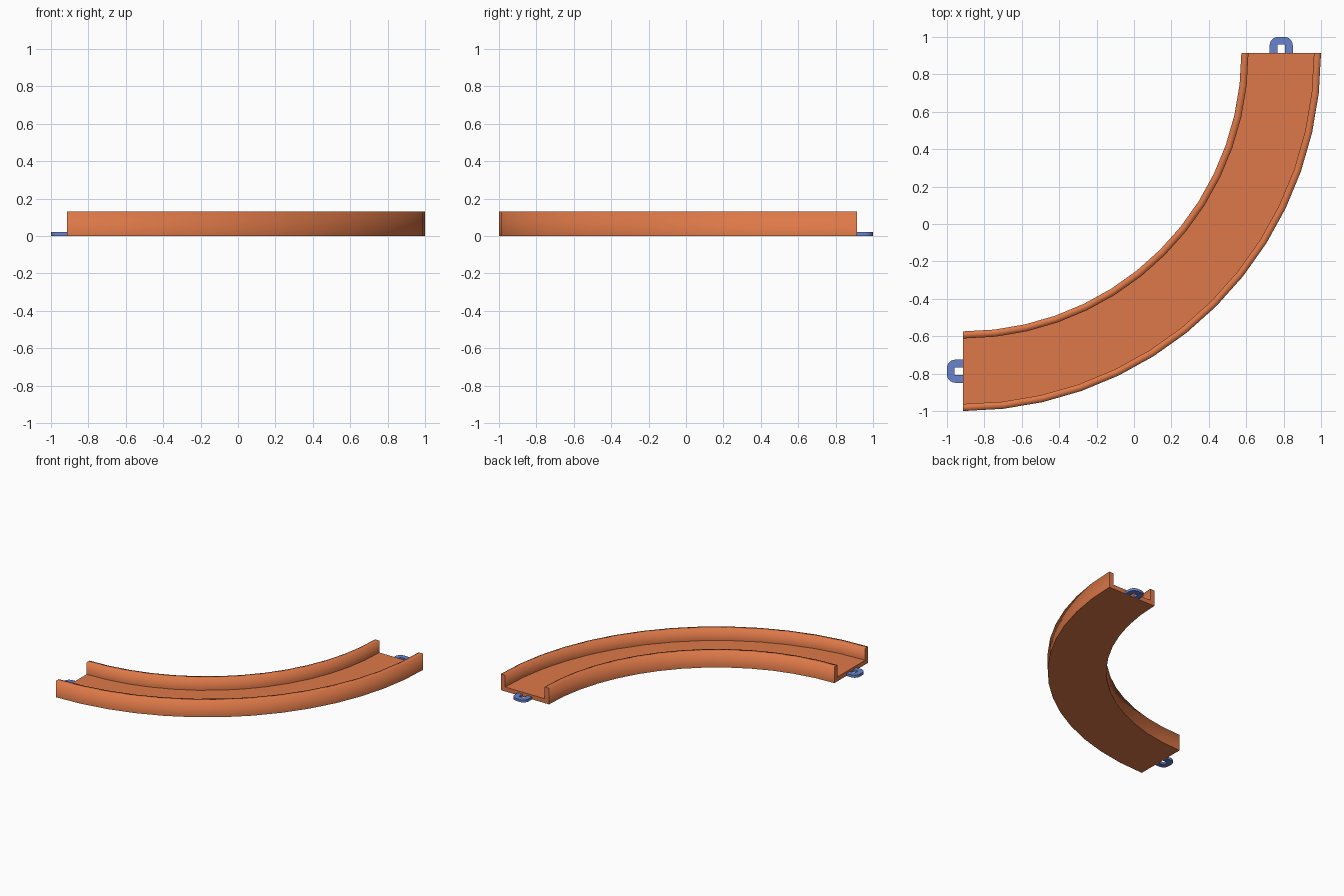
import bpy, bmesh
from math import sin, cos, pi, radians
from mathutils import Vector, Matrix

cube = bpy.data.objects.get("Cube")
if cube:
    bpy.data.objects.remove(cube, do_unlink=True)


def material(name, color):
    mat = bpy.data.materials.new(name)
    mat.use_nodes = True
    mat.diffuse_color = color
    mat.node_tree.nodes["Principled BSDF"].inputs["Base Color"].default_value = color
    return mat


def finish(bm, name, mat):
    bmesh.ops.recalc_face_normals(bm, faces=bm.faces)
    mesh = bpy.data.meshes.new(name)
    bm.to_mesh(mesh)
    bm.free()
    mesh.materials.append(mat)
    obj = bpy.data.objects.new(name, mesh)
    bpy.context.collection.objects.link(obj)
    return obj


orange = material("orange plastic", (0.73, 0.19, 0.065, 1))
blue = material("blue plastic", (0.14, 0.23, 0.61, 1))

END = 0.913                   # distance of both track ends from the middle
R_IN, R_OUT = 1.487, 1.913    # side radii of the bend
RIM, FLOOR, HEIGHT = 0.038, 0.035, 0.13
SEGMENTS = 14

# Curved track: a channel profile swept through a quarter turn
profile = [(R_IN, 0), (R_IN, HEIGHT), (R_IN + RIM, HEIGHT), (R_IN + RIM, FLOOR),
           (R_OUT - RIM, FLOOR), (R_OUT - RIM, HEIGHT), (R_OUT, HEIGHT), (R_OUT, 0)]
creases = {0, 3, 4, 7}        # bottom and floor corners stay sharp, rims are soft
count = len(profile)
bm = bmesh.new()
rings = []
for i in range(SEGMENTS + 1):
    a = -pi / 2 * i / SEGMENTS
    rings.append([bm.verts.new((-END + r * cos(a), END + r * sin(a), z)) for r, z in profile])
for a, b in zip(rings, rings[1:]):
    for j in range(count):
        k = (j + 1) % count
        bm.faces.new((a[j], a[k], b[k], b[j])).smooth = True
    for j in creases:
        bm.edges.get((a[j], b[j])).smooth = False
for ring in (rings[0], rings[-1]):
    cap = bm.faces.new(ring)
    for edge in cap.edges:
        edge.smooth = False
finish(bm, "curved_track", orange)


# Connector loops: a rounded U, open towards the track end
def connector(name, position, angle):
    half, length, corner, hole, depth, thick = 0.062, 0.087, 0.045, 0.021, 0.046, 0.02
    right = [(hole, 0), (half, 0)]
    for i in range(7):
        a = radians(15 * i)
        right.append((half - corner + corner * cos(a), length - corner + corner * sin(a)))
    left = [(-x, y) for x, y in reversed(right)]
    outline = right + left + [(-hole, depth), (hole, depth)]
    bm = bmesh.new()
    face = bm.faces.new([bm.verts.new((x, y, 0)) for x, y in outline])
    out = bmesh.ops.extrude_face_region(bm, geom=[face], use_keep_orig=True)
    top = [v for v in out["geom"] if isinstance(v, bmesh.types.BMVert)]
    bmesh.ops.translate(bm, verts=top, vec=(0, 0, thick))
    bmesh.ops.recalc_face_normals(bm, faces=bm.faces)
    for f in bm.faces:
        f.smooth = True
    for e in bm.edges:
        e.smooth = e.calc_face_angle(0) < radians(35)
    bm.transform(Matrix.Translation(Vector(position)) @ Matrix.Rotation(angle, 4, "Z"))
    finish(bm, name, blue)


MIDDLE = (R_IN + R_OUT) / 2 - END
connector("back_connector", (MIDDLE, END, 0), 0)
connector("right_connector", (-END, -MIDDLE, 0), pi / 2)
